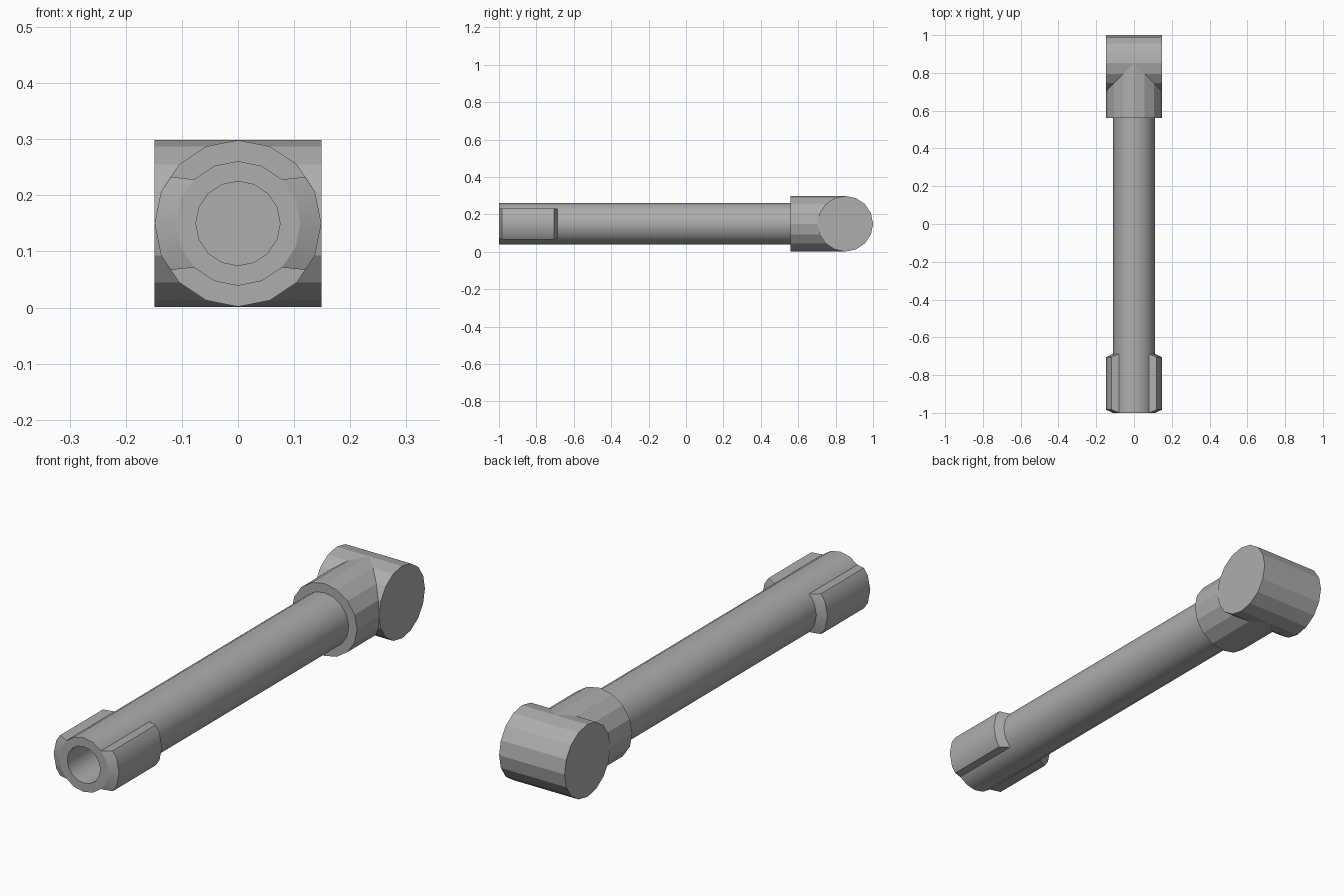
import bpy, bmesh, math

if "Cube" in bpy.data.objects:
    bpy.data.objects.remove(bpy.data.objects["Cube"])

ZC = 0.15                      # height of the main axis
SIDES = 16
R_SHAFT, R_BORE, R_HEAD = 0.111, 0.075, 0.1485
Y_COLLAR, Y_BAR = 0.56, 0.8515

steel = bpy.data.materials.new("steel_grey")
steel.diffuse_color = (0.42, 0.42, 0.42, 1)
steel.use_nodes = True
steel.node_tree.nodes["Principled BSDF"].inputs["Base Color"].default_value = steel.diffuse_color


def finish(name, bm, smooth=None):
    """Turn a bmesh into a named steel object."""
    bmesh.ops.remove_doubles(bm, verts=bm.verts, dist=1e-5)
    bmesh.ops.recalc_face_normals(bm, faces=bm.faces)
    for f in bm.faces:
        f.smooth = bool(smooth and smooth(f))
    me = bpy.data.meshes.new(name)
    bm.to_mesh(me)
    bm.free()
    ob = bpy.data.objects.new(name, me)
    bpy.context.collection.objects.link(ob)
    me.materials.append(steel)
    if smooth:
        bpy.ops.object.select_all(action='DESELECT')
        ob.select_set(True)
        bpy.context.view_layer.objects.active = ob
        bpy.ops.object.shade_smooth_by_angle(angle=math.radians(30))
    return ob


def polar(r, a, y):
    return (r * math.cos(a), y, ZC + r * math.sin(a))


def bridge(bm, rings, closed=True):
    n = len(rings[0])
    for a, b in zip(rings, rings[1:]):
        for i in range(n if closed else n - 1):
            j = (i + 1) % n
            bm.faces.new((a[i], a[j], b[j], b[i]))


angles = [2 * math.pi * i / SIDES for i in range(SIDES)]

# Shaft with a blind bore in the front end
bm = bmesh.new()
profile = [(R_BORE, -0.70), (R_BORE, -1.0), (R_SHAFT, -1.0), (R_SHAFT, Y_COLLAR + 0.01)]
rings = [[bm.verts.new(polar(r, a, y)) for a in angles] for r, y in profile]
bridge(bm, rings)
bm.faces.new(rings[0])
bm.faces.new(rings[-1])
finish("hollow_shaft", bm, smooth=lambda f: True)

# Two side lugs with sloping ends
edge = math.radians(34.7)
step = math.radians(22.5)
outer = [(R_HEAD * 0.98, -edge), (R_HEAD, -step), (R_HEAD, 0), (R_HEAD, step), (R_HEAD * 0.98, edge)]
inner = [(R_SHAFT, a) for a in (-2 * step, -step, 0, step, 2 * step)]
for side, base in (("right", 0), ("left", math.pi)):
    bm = bmesh.new()
    rings = []
    for section, y in ((inner, -1.0), (outer, -0.983), (outer, -0.705), (inner, -0.687)):
        rings.append([bm.verts.new(polar(r, base + a, y)) for r, a in section])
    bridge(bm, rings + rings[:1], closed=False)
    for i in (0, -1):
        bm.faces.new([ring[i] for ring in rings])
    finish(side + "_lug", bm, smooth=lambda f: True)

# Head: collar mitred into a cross bar of the same radius
bm = bmesh.new()
front = [bm.verts.new(polar(R_HEAD, a, Y_COLLAR)) for a in angles]
mitre = [bm.verts.new(polar(R_HEAD, a, Y_BAR - abs(R_HEAD * math.cos(a)))) for a in angles]
bridge(bm, [front, mitre])
bm.faces.new(front)


def add_quad(points):
    unique = []
    for p in points:
        if all(sum((u - v) ** 2 for u, v in zip(p, q)) > 1e-10 for q in unique):
            unique.append(p)
    bm.faces.new([bm.verts.new(p) for p in unique])


for i in range(SIDES):
    pts = []
    for a in (angles[i], angles[(i + 1) % SIDES]):
        pts.append((R_HEAD * math.cos(a), ZC + R_HEAD * math.sin(a)))
    (y0, z0), (y1, z1) = pts
    if y0 + y1 > 0:            # rear half runs the full width
        add_quad([(-R_HEAD, Y_BAR + y0, z0), (R_HEAD, Y_BAR + y0, z0),
                  (R_HEAD, Y_BAR + y1, z1), (-R_HEAD, Y_BAR + y1, z1)])
    else:                      # front half stops at the mitre
        for s in (-1, 1):
            add_quad([(s * abs(y0), Y_BAR + y0, z0), (s * R_HEAD, Y_BAR + y0, z0),
                      (s * R_HEAD, Y_BAR + y1, z1), (s * abs(y1), Y_BAR + y1, z1)])
for s in (-1, 1):              # bar end discs
    bm.faces.new([bm.verts.new((s * R_HEAD, Y_BAR + R_HEAD * math.cos(a),
                                ZC + R_HEAD * math.sin(a))) for a in angles])
finish("cross_head", bm)
